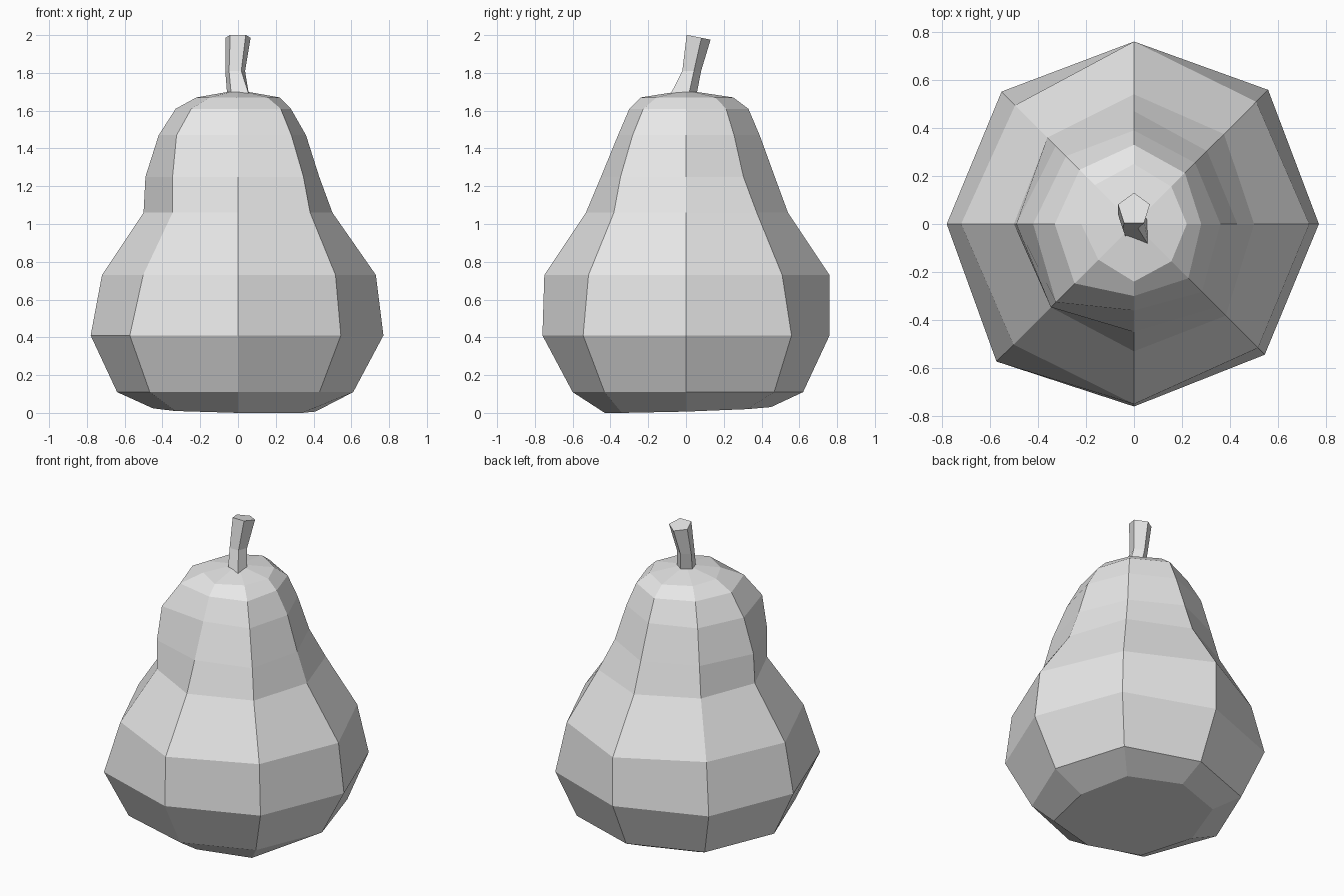
import bpy
import bmesh
import math

default_cube = bpy.data.objects.get("Cube")
if default_cube:
    bpy.data.objects.remove(default_cube, do_unlink=True)

grey = bpy.data.materials.new("light grey")
grey.use_nodes = True
colour = (0.8, 0.8, 0.8, 1)
grey.diffuse_color = colour
grey.node_tree.nodes["Principled BSDF"].inputs["Base Color"].default_value = colour


def ring_points(height, radii, centre=(0, 0), turn=0, tilt=0):
    """One ring, counter-clockwise from +x, radii in hundredths; tilt lowers the back."""
    points = []
    for index, radius in enumerate(radii):
        angle = turn + math.tau * index / len(radii)
        x = radius / 100 * math.cos(angle)
        y = radius / 100 * math.sin(angle)
        points.append((centre[0] + x, centre[1] + y, height - tilt * y))
    return points


def build_loft(name, rings):
    """Skin stacked rings with flat faces and close both ends."""
    bm = bmesh.new()
    loops = [[bm.verts.new(point) for point in ring] for ring in rings]
    for lower, upper in zip(loops, loops[1:]):
        count = len(lower)
        for i in range(count):
            j = (i + 1) % count
            bm.faces.new((lower[i], lower[j], upper[j], upper[i]))
    bm.faces.new(list(reversed(loops[0])))
    bm.faces.new(loops[-1])
    bmesh.ops.recalc_face_normals(bm, faces=bm.faces[:])
    mesh = bpy.data.meshes.new(name)
    bm.to_mesh(mesh)
    bm.free()
    mesh.materials.append(grey)
    obj = bpy.data.objects.new(name, mesh)
    bpy.context.collection.objects.link(obj)
    return obj


# Fruit body: eight uneven sides, with a pinched neck on the right
body_profile = [
    (0.015, (41, 46, 45, 47, 45, 47, 43, 48)),
    (0.11, (61, 66, 62, 64, 64, 66, 60, 61)),
    (0.41, (77, 79, 76, 78, 78, 81, 76, 77)),
    (0.73, (73, 72, 76, 70, 72, 71, 75, 73)),
    (1.06, (50, 53, 54, 51, 50, 49, 53, 54)),
    (1.25, (43, 43, 47, 46, 49, 49, 45, 49)),
    (1.47, (36, 36, 39, 40, 42, 46, 36, 40)),
    (1.61, (28, 30, 33, 32, 33, 35, 30, 32)),
    (1.67, (22, 22, 25, 23, 22, 21, 24, 22)),
    (1.70, (5,) * 8),
]
body_rings = [ring_points(height, radii) for height, radii in body_profile]

# Uneven underside: the front rests on the ground, the back lifts slightly
body_rings[0] = [(x, y, max(0, 0.015 + 0.035 * y - 0.02 * x))
                 for x, y, z in body_rings[0]]
build_loft("pear_body", body_rings)

# Stem: five sides, flared foot, leaning back to a slanted tip
stem_profile = [
    (1.68, (6, 6, 6, 10, 6), (0, -0.005), 0),
    (1.81, (5.5,) * 5, (-0.015, 0.025), 0),
    (1.99, (7,) * 5, (0, 0.06), 0.2),
]
build_loft("stem", [ring_points(height, radii, centre, math.pi / 2, tilt)
                    for height, radii, centre, tilt in stem_profile])
